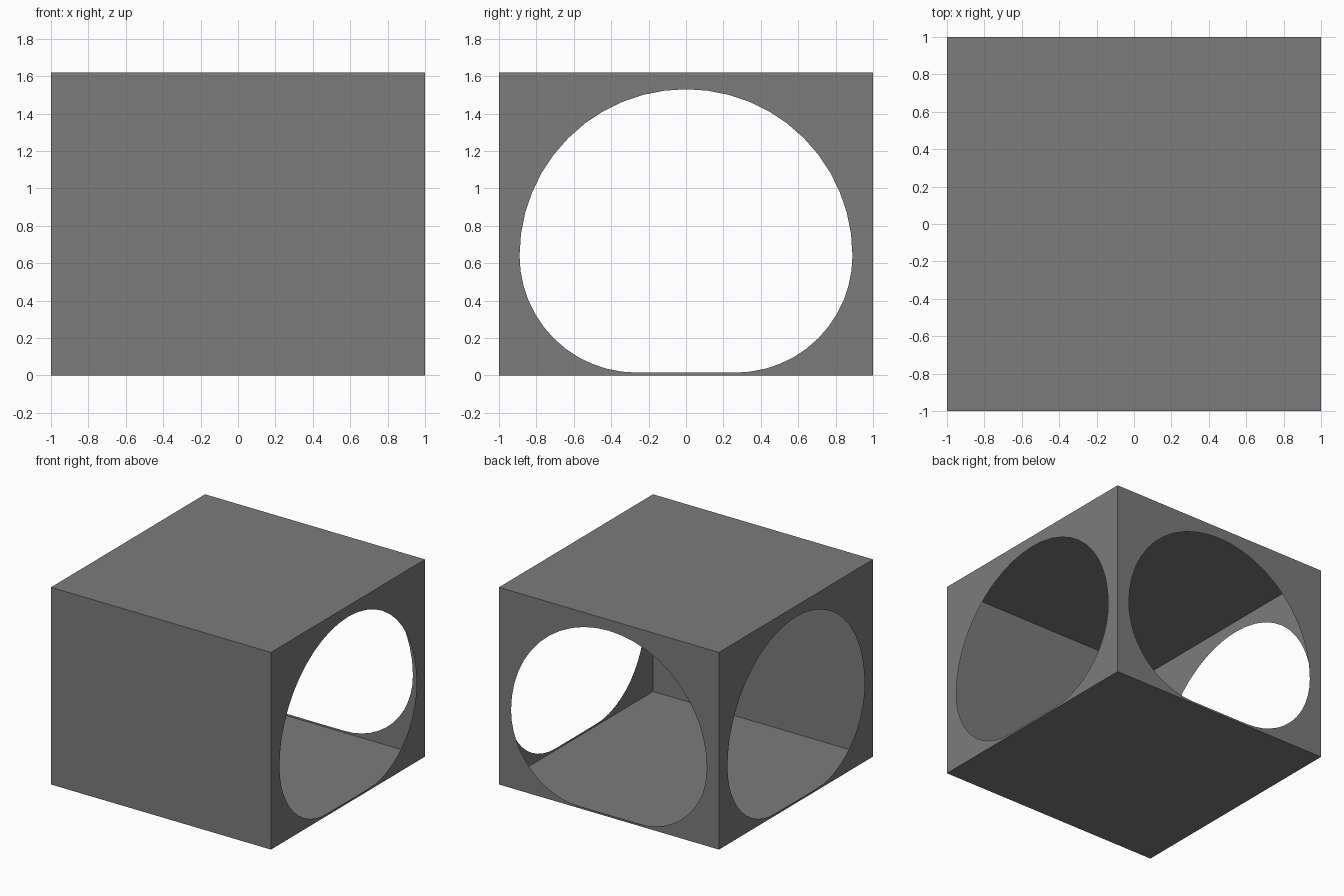
import bpy, bmesh, math
from mathutils import Vector, Matrix

if "Cube" in bpy.data.objects:
    bpy.data.objects.remove(bpy.data.objects["Cube"])

H = 1.62          # box height
R = 0.89          # arch radius of the openings
ZC = 0.64         # height of the arch centre
RL, XL = 0.625, 0.265   # lower corner radius and its centre offset


def opening():
    """Outline of an opening: round arch on top, rounded flat bottom."""
    pts = [(R * math.cos(a), ZC + R * math.sin(a))
           for a in (math.pi * i / 24 for i in range(25))]
    low = [(XL + RL * math.cos(a), ZC - RL * math.sin(a))
           for a in (math.pi / 2 * i / 12 for i in range(1, 13))]
    pts += [(-x, z) for x, z in low]
    pts += low[::-1]
    return pts


def loop_edges(bm, pts, mat):
    vs = [bm.verts.new(mat @ Vector((x, -1, z))) for x, z in pts]
    return [bm.edges.new((vs[i], vs[(i + 1) % len(vs)])) for i in range(len(vs))]


bm = bmesh.new()

# Floor, ceiling and closed front wall
for corners in (
    [(-1, -1, 0), (1, -1, 0), (1, 1, 0), (-1, 1, 0)],
    [(-1, -1, H), (1, -1, H), (1, 1, H), (-1, 1, H)],
    [(-1, -1, 0), (1, -1, 0), (1, -1, H), (-1, -1, H)],
):
    bm.faces.new([bm.verts.new(c) for c in corners])

# Right, back and left walls, each with an opening
rect = [(-1, 0), (1, 0), (1, H), (-1, H)]
for turn in (1, 2, 3):
    mat = Matrix.Rotation(turn * math.pi / 2, 3, 'Z')
    edges = loop_edges(bm, rect, mat) + loop_edges(bm, opening(), mat)
    bmesh.ops.triangle_fill(bm, edges=edges, use_beauty=True,
                            normal=mat @ Vector((0, -1, 0)))

# Weld corners and point all faces outward
bmesh.ops.remove_doubles(bm, verts=bm.verts, dist=1e-4)
bm.normal_update()
for f in bm.faces:
    if f.normal.dot(f.calc_center_median() - Vector((0, 0, H / 2))) < 0:
        f.normal_flip()

mesh = bpy.data.meshes.new("box_with_openings")
bm.to_mesh(mesh)
bm.free()
grey = bpy.data.materials.new("grey")
grey.diffuse_color = (0.2, 0.2, 0.2, 1)
grey.use_nodes = True
grey.node_tree.nodes["Principled BSDF"].inputs["Base Color"].default_value = grey.diffuse_color
mesh.materials.append(grey)
bpy.context.collection.objects.link(bpy.data.objects.new("box_with_openings", mesh))
